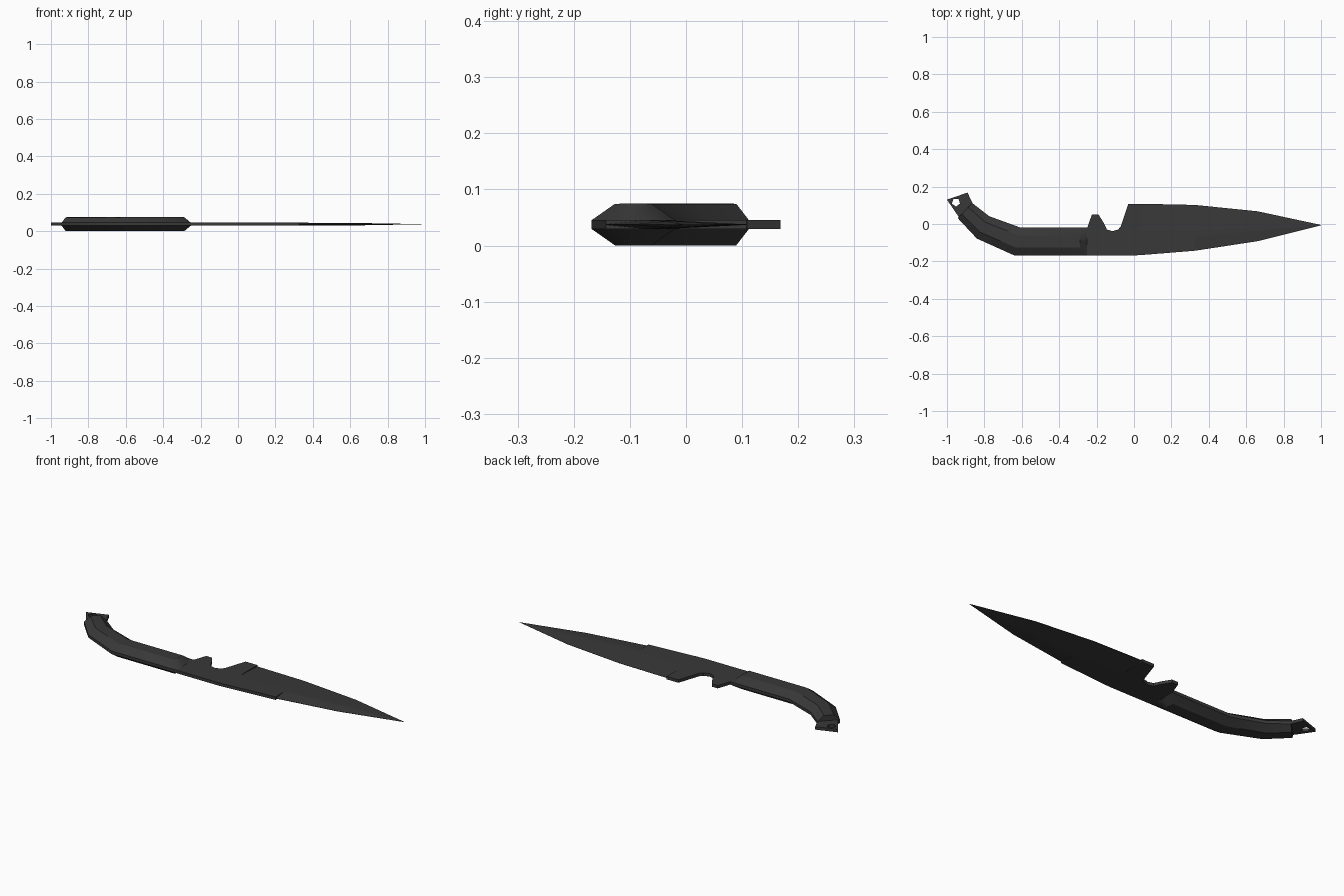
import bpy, bmesh, math

if "Cube" in bpy.data.objects:
    bpy.data.objects.remove(bpy.data.objects["Cube"])

ZC = 0.0375   # mid plane height
H = 0.008     # half thickness of the flat steel

steel = bpy.data.materials.new("dark_grey")
steel.diffuse_color = (0.04, 0.04, 0.04, 1)
steel.use_nodes = True
steel.node_tree.nodes["Principled BSDF"].inputs["Base Color"].default_value = steel.diffuse_color


def finish(bm, name):
    bmesh.ops.recalc_face_normals(bm, faces=bm.faces[:])
    me = bpy.data.meshes.new(name)
    bm.to_mesh(me)
    bm.free()
    ob = bpy.data.objects.new(name, me)
    bpy.context.collection.objects.link(ob)
    me.materials.append(steel)
    return ob


def plate(name, loops):
    """Flat plate from an outline and optional hole loops."""
    bm = bmesh.new()
    edges = []
    for pts in loops:
        vs = [bm.verts.new((x, y, ZC - H)) for x, y in pts]
        edges += [bm.edges.new((vs[i - 1], vs[i])) for i in range(len(vs))]
    bmesh.ops.triangle_fill(bm, edges=edges, use_beauty=True)
    res = bmesh.ops.extrude_face_region(bm, geom=bm.faces[:])
    top = [g for g in res["geom"] if isinstance(g, bmesh.types.BMVert)]
    bmesh.ops.translate(bm, verts=top, vec=(0, 0, 2 * H))
    return finish(bm, name)


def loft(name, rings):
    """Skin matching rings of points and cap both ends."""
    bm = bmesh.new()
    rows = [[bm.verts.new(p) for p in r] for r in rings]
    n = len(rows[0])
    for a, b in zip(rows, rows[1:]):
        for i in range(n):
            j = (i + 1) % n
            bm.faces.new((a[i], a[j], b[j], b[i]))
    bm.faces.new(rows[0])
    bm.faces.new(rows[-1])
    bmesh.ops.remove_doubles(bm, verts=bm.verts[:], dist=1e-5)
    bmesh.ops.dissolve_degenerate(bm, edges=bm.edges[:], dist=1e-6)
    return finish(bm, name)


# Blade base with the finger notch
plate("blade_base", [[
    (-0.27, -0.168), (0.0, -0.168), (0.04, -0.166), (0.04, 0.108),
    (-0.03, 0.108), (-0.07, -0.012), (-0.085, -0.03), (-0.115, -0.038),
    (-0.145, -0.03), (-0.16, 0.003), (-0.19, 0.051), (-0.225, 0.051),
    (-0.25, -0.02), (-0.27, -0.02)]])


# Blade: section is lower edge, flat band, sharp upper edge
def blade_ring(x, lo, r0, r1, hi, hl, h):
    half = [(lo, hl), (r0, h), (r1, h), (hi, 0.0006 if h else 0)]
    return ([(x, y, ZC + z) for y, z in half] +
            [(x, y, ZC - z) for y, z in reversed(half)])


loft("blade_middle", [
    blade_ring(0.04, -0.166, -0.07, -0.04, 0.108, H, H),
    blade_ring(0.325, -0.143, -0.07, -0.04, 0.102, H, H)])
loft("blade_point", [
    blade_ring(0.325, -0.143, -0.07, -0.04, 0.102, 0.0006, H),
    blade_ring(0.66, -0.092, -0.035, -0.02, 0.068, 0.0006, 0.006),
    blade_ring(1.0, -0.007, -0.006, -0.006, -0.005, 0, 0)])


# Handle: chamfered section swept between outer and inner edge lines
def handle_ring(outer, inner, full):
    prof = [(0, H), (0.28, full), (0.5, full * 1.01), (0.72, full), (1, H)]
    pts = prof + [(t, -z) for t, z in reversed(prof)]
    return [(outer[0] + (inner[0] - outer[0]) * t,
             outer[1] + (inner[1] - outer[1]) * t, ZC + z) for t, z in pts]


F = 0.037
handle = loft("handle", [
    handle_ring((-0.252, -0.168), (-0.252, -0.02), H),
    handle_ring((-0.288, -0.168), (-0.288, -0.02), F),
    handle_ring((-0.64, -0.168), (-0.605, -0.02), F),
    handle_ring((-0.84, -0.078), (-0.775, 0.042), F),
    handle_ring((-0.943, 0.032), (-0.865, 0.112), F)])
bpy.context.view_layer.objects.active = handle
handle.select_set(True)
bpy.ops.object.shade_smooth_by_angle(angle=math.radians(32))

# Lanyard tab with a five-sided hole
hole = [(-0.952 + 0.023 * math.cos(math.radians(54 + 72 * i)),
         0.116 + 0.023 * math.sin(math.radians(54 + 72 * i))) for i in range(5)]
plate("lanyard_tab", [[(-1.0, 0.13), (-0.89, 0.168), (-0.863, 0.11),
                       (-0.885, 0.07), (-0.935, 0.035)], hole])
